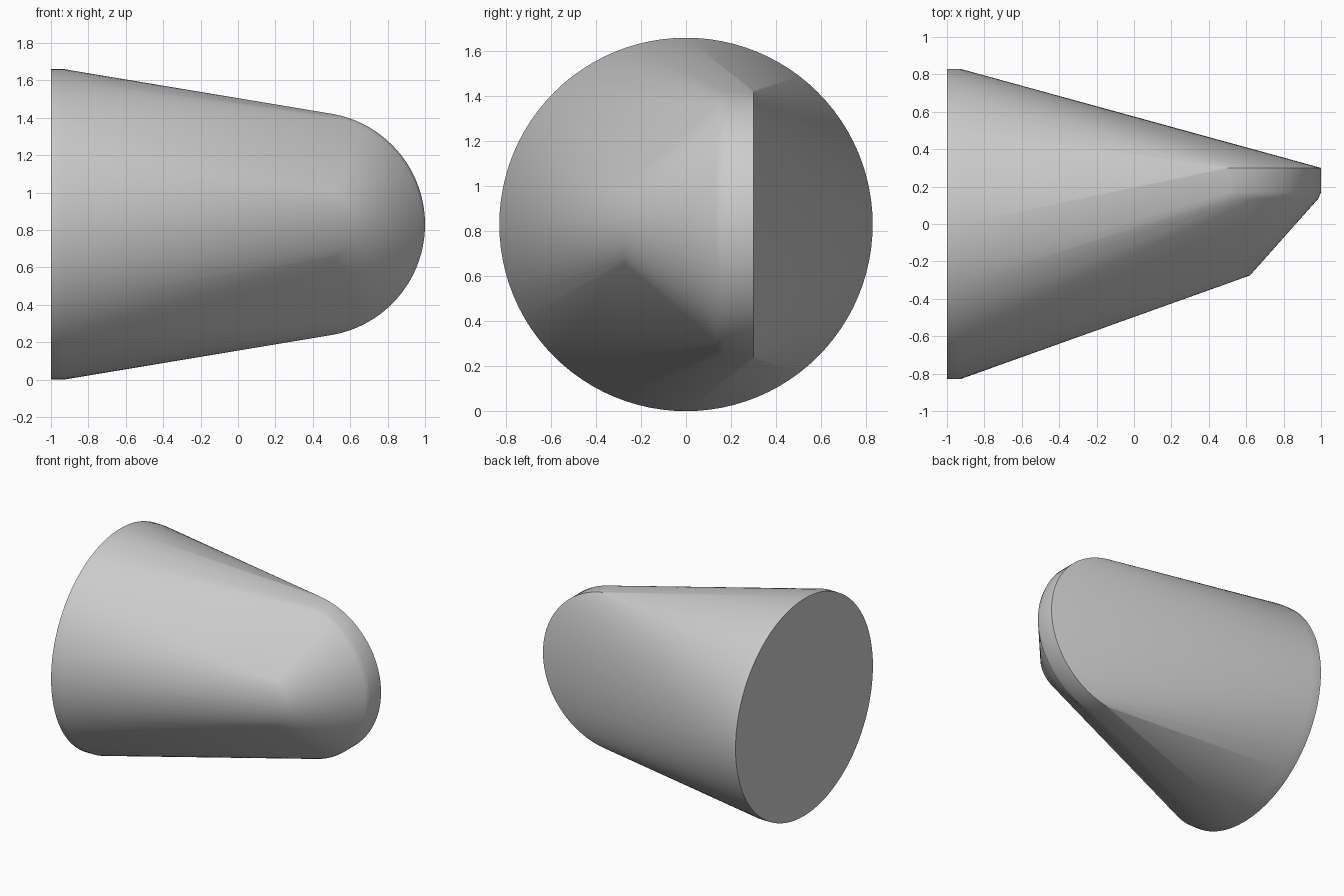
import bpy, bmesh, math
from mathutils import Vector

cube = bpy.data.objects.get("Cube")
if cube:
    bpy.data.objects.remove(cube, do_unlink=True)

grey = bpy.data.materials.new("plain grey")
grey.use_nodes = True
colour = (0.6, 0.6, 0.6, 1)
grey.diffuse_color = colour
grey.node_tree.nodes["Principled BSDF"].inputs["Base Color"].default_value = colour

MID = 0.83  # height of the shared axis


def ring(bm, center, radius, axis, count=96):
    """Add a ring of points around the x or y axis."""
    for i in range(count):
        a = math.tau * i / count
        u, v = radius * math.cos(a), radius * math.sin(a)
        offset = Vector((0, u, v)) if axis == "x" else Vector((u, 0, v))
        bm.verts.new(Vector(center) + offset)


bm = bmesh.new()
# Round base with a short straight rim
for x in (-1, -0.93):
    ring(bm, (x, 0, MID), 0.83, "x")
# Thin upright disc at the back, with a softened front edge
for y, radius in ((0.30, 0.6), (0.17, 0.6), (0.135, 0.585)):
    ring(bm, (0.4, y, MID), radius, "y")
# Small flat nose at the front
ring(bm, (0.42, -0.275, MID), 0.2, "y", 48)

# Stretch one skin over all the rings
hull = bmesh.ops.convex_hull(bm, input=bm.verts)
loose = {g for g in hull["geom_interior"] + hull["geom_unused"]
         if isinstance(g, bmesh.types.BMVert) and g.is_valid}
bmesh.ops.delete(bm, geom=list(loose), context="VERTS")
bmesh.ops.dissolve_limit(bm, angle_limit=math.radians(0.2),
                         verts=bm.verts, edges=bm.edges)
bmesh.ops.recalc_face_normals(bm, faces=bm.faces)

mesh = bpy.data.meshes.new("tapered_body")
bm.to_mesh(mesh)
bm.free()
mesh.materials.append(grey)
body = bpy.data.objects.new("tapered_body", mesh)
bpy.context.collection.objects.link(body)

bpy.ops.object.select_all(action="DESELECT")
body.select_set(True)
bpy.context.view_layer.objects.active = body
bpy.ops.object.shade_smooth_by_angle(angle=math.radians(30))
